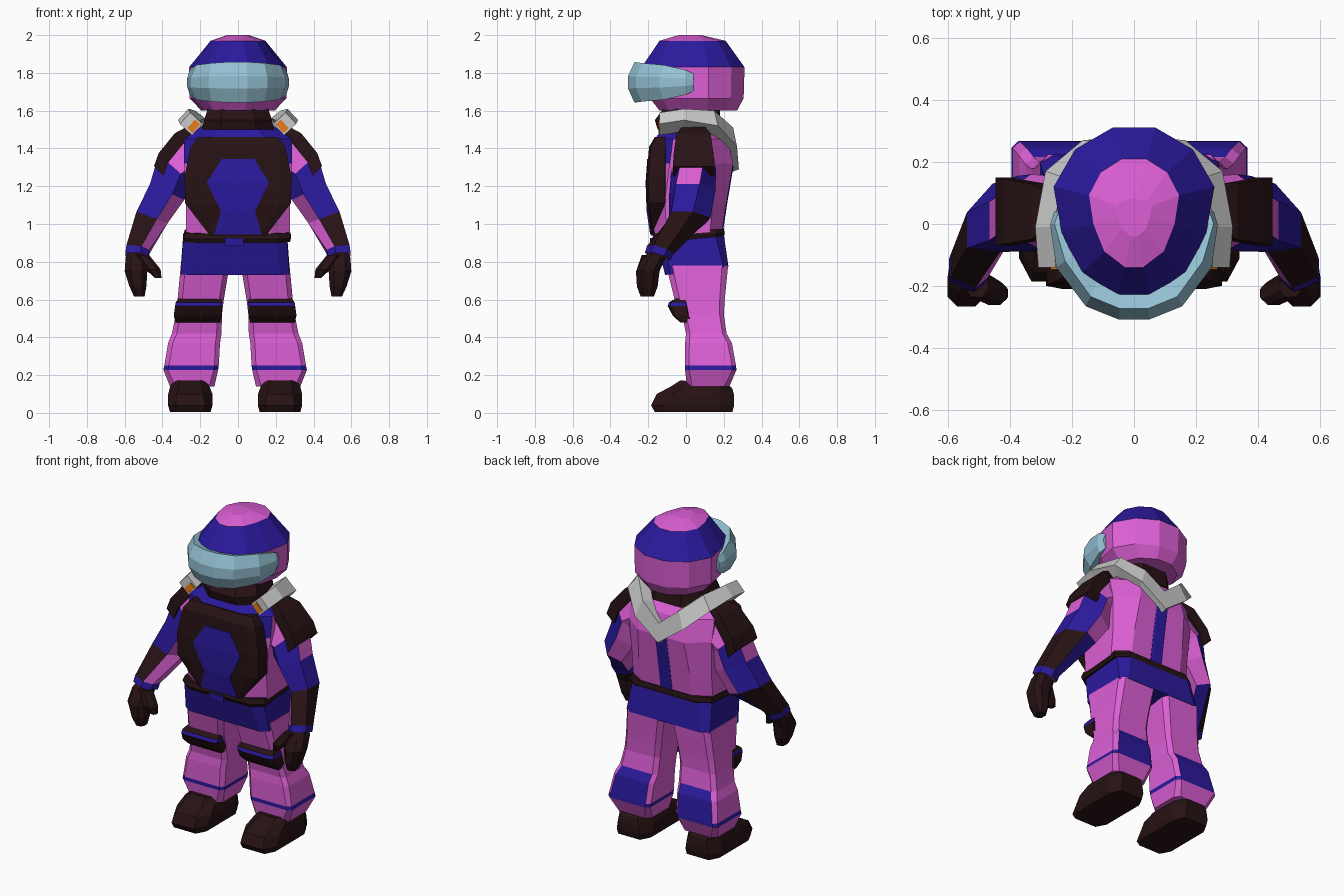
import bpy, bmesh
from math import sin, cos, pi, radians
from mathutils import Vector as V

if "Cube" in bpy.data.objects:
    bpy.data.objects.remove(bpy.data.objects["Cube"])

COL = {"pink": (.72, .115, .67, 1), "blue": (.024, .010, .34, 1), "dark": (.020, .006, .007, 1),
       "glass": (.30, .54, .66, 1), "orange": (.80, .20, .01, 1)}
MATS = {}
for k, c in COL.items():
    MATS[k] = bpy.data.materials.new(k)
    MATS[k].diffuse_color = c


def loft(name, rings, colour=None, side=1, off=0.0):
    """Skin closed rings; colour is a name or f(band, side_index); caps use band -1 / last+1."""
    bm = bmesh.new()
    rows = [[bm.verts.new((side * p[0] + off, p[1], p[2])) for p in r] for r in rings]
    n = len(rows[0])
    names = list(COL)
    pick = colour if callable(colour) else (lambda b, j: colour)
    faces = [(bm.faces.new(rows[0]), -1, 0), (bm.faces.new(rows[-1]), len(rows) - 1, 0)]
    for b in range(len(rows) - 1):
        for j in range(n):
            k = (j + 1) % n
            faces.append((bm.faces.new((rows[b][j], rows[b][k], rows[b + 1][k], rows[b + 1][j])), b, j))
    for f, b, j in faces:
        c = pick(b, j)
        f.material_index = names.index(c) if c else 0
    bmesh.ops.recalc_face_normals(bm, faces=bm.faces)
    me = bpy.data.meshes.new(name)
    bm.to_mesh(me)
    bm.free()
    if colour:
        for k in names:
            me.materials.append(MATS[k])
    ob = bpy.data.objects.new(name, me)
    bpy.context.collection.objects.link(ob)
    return ob


def pair(name, rings, colour=None, off=0.0):
    for s, w in ((1, "right_"), (-1, "left_")):
        loft(w + name, rings, colour, s, off)


def octo(x0, x1, y0, y1, z, c=.25, dz=0.0):
    """Chamfered rectangle; side 0 front, 2 right, 4 back, 6 left. dz lifts the back."""
    a, b = c * (x1 - x0), c * (y1 - y0)
    pts = [(x0 + a, y0), (x1 - a, y0), (x1, y0 + b), (x1, y1 - b),
           (x1 - a, y1), (x0 + a, y1), (x0, y1 - b), (x0, y0 + b)]
    return [(x, y, z + dz * (y - y0) / (y1 - y0)) for x, y in pts]


def sym(w, y0, y1, z, c=.25, dz=0.0):
    return octo(-w, w, y0, y1, z, c, dz)


# helmet: 12-sided rings, narrower towards the face
def egg(w, y0, y1, z, n=12):
    m, out = .05, []
    for i in range(n):
        t = 2 * pi * (i + .5) / n
        r = 1 / cos(pi / n)
        s = -cos(t) * r
        narrow = 1 if s > -.2 else .9 if s > -.8 else .75
        out.append((sin(t) * w * narrow, m + (s * (y1 - m) if s > 0 else s * (m - y0)), z))
    return out


loft("helmet", [egg(.20, -.14, .27, 1.60), egg(.265, -.19, .305, 1.665), egg(.268, -.235, .31, 1.83),
                egg(.15, -.14, .21, 1.97), egg(.06, -.04, .08, 2.0)],
     lambda b, j: "blue" if b == 2 else "pink")

# visor: wraparound band, x, y and half height along the right half
half = [(.245, .04, .045), (.258, 0, .065), (.25, -.14, .092), (.155, -.265, .102), (.05, -.307, .108)]
path = half + [(-x, y, h) for x, y, h in reversed(half)]
sections = []
for x, y, h in path:
    p = V((x, y))
    d = (p - V((0, .05))).normalized()
    q = 1 if y < -.1 else .4
    sec = [(-.10, .8), (-.035 * q, 1), (0, .3), (0, -.3), (-.035 * q, -1), (-.10, -.8)]
    sections.append([(*(p + d * (o + (.012 if y > -.05 else 0))), 1.75 + h * v) for o, v in sec])
loft("visor", sections, "glass")

# neck
loft("neck", [sym(.19, -.15, .19, 1.50), sym(.18, -.165, .18, 1.55), sym(.16, -.12, .18, 1.61)], "dark")

# torso with blue yoke and back stripe
loft("torso", [sym(.275, -.165, .19, .93, .18, .03), sym(.275, -.185, .215, 1.12, .18),
               sym(.285, -.18, .25, 1.32, .22), sym(.285, -.165, .22, 1.45, .25), sym(.18, -.11, .16, 1.525, .26)],
     lambda b, j: "blue" if (b >= 3 and j not in (3, 4, 5)) or (b == 2 and j in (0, 1, 7)) else "pink")
loft("back_stripe", [sym(.04, .17, .196, .96, .1), sym(.04, .19, .22, 1.12, .1), sym(.04, .22, .254, 1.32, .1)], "blue")

# chest plate and its panel
loft("chest_plate", [sym(.15, -.185, -.10, .94, .1), sym(.28, -.207, -.10, 1.11, .1), sym(.283, -.21, -.10, 1.25, .1),
                     sym(.25, -.195, -.10, 1.41, .1), sym(.21, -.165, -.10, 1.46, .1)], "dark")
loft("chest_panel", [sym(.125, -.190, -.17, .945, .02), sym(.09, -.209, -.18, 1.07, .02),
                     sym(.165, -.214, -.18, 1.22, .02), sym(.085, -.205, -.17, 1.345, .02)], "blue")

# belt, buckle and hips
loft("belt", [sym(.28, -.17, .20, .90, .12, .035), sym(.285, -.18, .205, .92, .12, .03),
              sym(.275, -.17, .20, .95, .12, .025)], "dark", 1, -.005)
loft("buckle", [sym(.05, -.19, -.15, .885, .1), sym(.05, -.19, -.15, .925, .1)], "blue", 1, -.02)
loft("hips", [sym(.288, -.11, .225, .73, .08, .045), sym(.275, -.16, .20, .915, .12, .03)], "blue", 1, -.015)


# legs
def leg_colour(b, j):
    if b == 1 or (b in (2, 3) and j == 4):
        return "blue"
    return "pink"


pair("leg", [octo(.11, .345, .005, .23, .14, .12), octo(.09, .38, -.005, .267, .228, .08),
             octo(.087, .375, -.005, .265, .25, .08), octo(.08, .355, -.005, .243, .37, .09),
             octo(.072, .335, 0, .215, .42, .1), octo(.07, .315, -.02, .20, .52, .1),
             octo(.06, .305, -.06, .205, .60, .1), octo(.03, .288, -.105, .223, .78, .1)], leg_colour, -.015)
pair("knee_pad", [octo(.08, .315, -.03, .04, .478, .08), octo(.07, .325, -.07, .02, .515, .1),
                  octo(.07, .318, -.097, .015, .565, .12), octo(.068, .315, -.09, .01, .585, .12),
                  octo(.075, .30, -.055, 0, .605, .1)],
     lambda b, j: "blue" if b == 2 else "dark", -.015)
pair("boot", [octo(.13, .345, -.165, .245, .005, .15), octo(.12, .355, -.185, .255, .04, .17),
              octo(.12, .355, -.155, .255, .10, .2, -.01), octo(.135, .345, -.08, .245, .14, .2, -.01),
              octo(.155, .325, -.03, .22, .172, .2, -.02)], "dark", -.015)


# arms: tilted, slightly skewed hexagonal sections
def arm_ring(cx, cy, cz, ru, ry, tilt, k=0.0, skew=0.0):
    out = []
    for u, v in ((1, -.5), (1, .5), (0, 1), (-1, .5), (-1, -.5), (-.3, -1)):
        t = radians(tilt)
        out.append((cx + u * ru * cos(t), cy + v * ry - u * skew, cz + u * ru * sin(t) + k * v * ry))
    return out


ARM = [("blue", (4,)), ("blue", (1, 4, 5)), ("blue", (0, 1, 5)), ("dark", (0, 1, 5)), ("blue", range(6))]


def arm_colour(b, j):
    if b == 3 and j == 2:
        return "blue"
    return ARM[b][0] if 0 <= b < 5 and j in ARM[b][1] else "pink"


pair("arm", [arm_ring(.21, .04, 1.37, .13, .11, 66), arm_ring(.33, .04, 1.29, .12, .12, 42),
             arm_ring(.375, .03, 1.17, .10, .125, 25, 0, .02), arm_ring(.455, .015, 1.035, .088, .115, 20, 0, .035),
             arm_ring(.53, -.135, .865, .062, .072, 12, -.3), arm_ring(.535, -.15, .83, .062, .068, 10, -.3)], arm_colour)

# shoulder pads
pads = []
for x, z, w in ((.27, 1.515, .06), (.335, 1.48, .09), (.42, 1.375, .105), (.445, 1.305, .11)):
    pads.append([(x, .04 - w, z), (x, .04 + w, z), (x - .05, .04 + w, z - .05), (x - .05, .04 - w, z - .05)])
pair("shoulder_pad", pads, "dark")

# gloves and thumbs
pair("glove", [octo(.495, .55, -.24, -.17, .615), octo(.485, .575, -.26, -.15, .67), octo(.48, .60, -.265, -.14, .75),
               octo(.475, .595, -.225, -.11, .82), octo(.485, .58, -.20, -.10, .85)], "dark")
pair("thumb", [octo(.405, .44, -.245, -.20, .715), octo(.41, .49, -.26, -.185, .76),
               octo(.47, .54, -.235, -.15, .835)], "dark")

# grey collar running over both shoulders to a point at the back
stations = [((.248, -.14, 1.53), (.028, 0, -.03), (.032, 0, .03)), ((.258, -.01, 1.55), (.028, 0, -.03), (.032, 0, .03)),
            ((.23, .14, 1.54), (.03, .01, -.04), (.025, .02, .02)),
            ((.13, .23, 1.45), (.02, .01, -.05), (.015, .03, .01)), ((0, .25, 1.34), (0, .005, -.06), (0, .025, .01))]


def collar_ring(st, s):
    c, a, b = (V(v) for v in st)
    return [(s * p.x, p.y, p.z) for p in (c - a + b, c + a + b, c + a - b, c - a - b)]


loft("collar", [collar_ring(st, 1) for st in stations] + [collar_ring(st, -1) for st in stations[-2::-1]])

# orange collar tips
c, a, b = (V(v) for v in stations[0])
tip = [c - a * .75, c + a * .75, c + a * .75 - b * .85, c - a * .75 - b * .85]
pair("collar_tip", [[p + V((0, d, 0)) for p in tip] for d in (-.006, .03)], "orange")

for m in bpy.data.materials:
    if m.users and not m.is_grease_pencil:
        m.use_nodes = True
        m.node_tree.nodes["Principled BSDF"].inputs["Base Color"].default_value = m.diffuse_color
